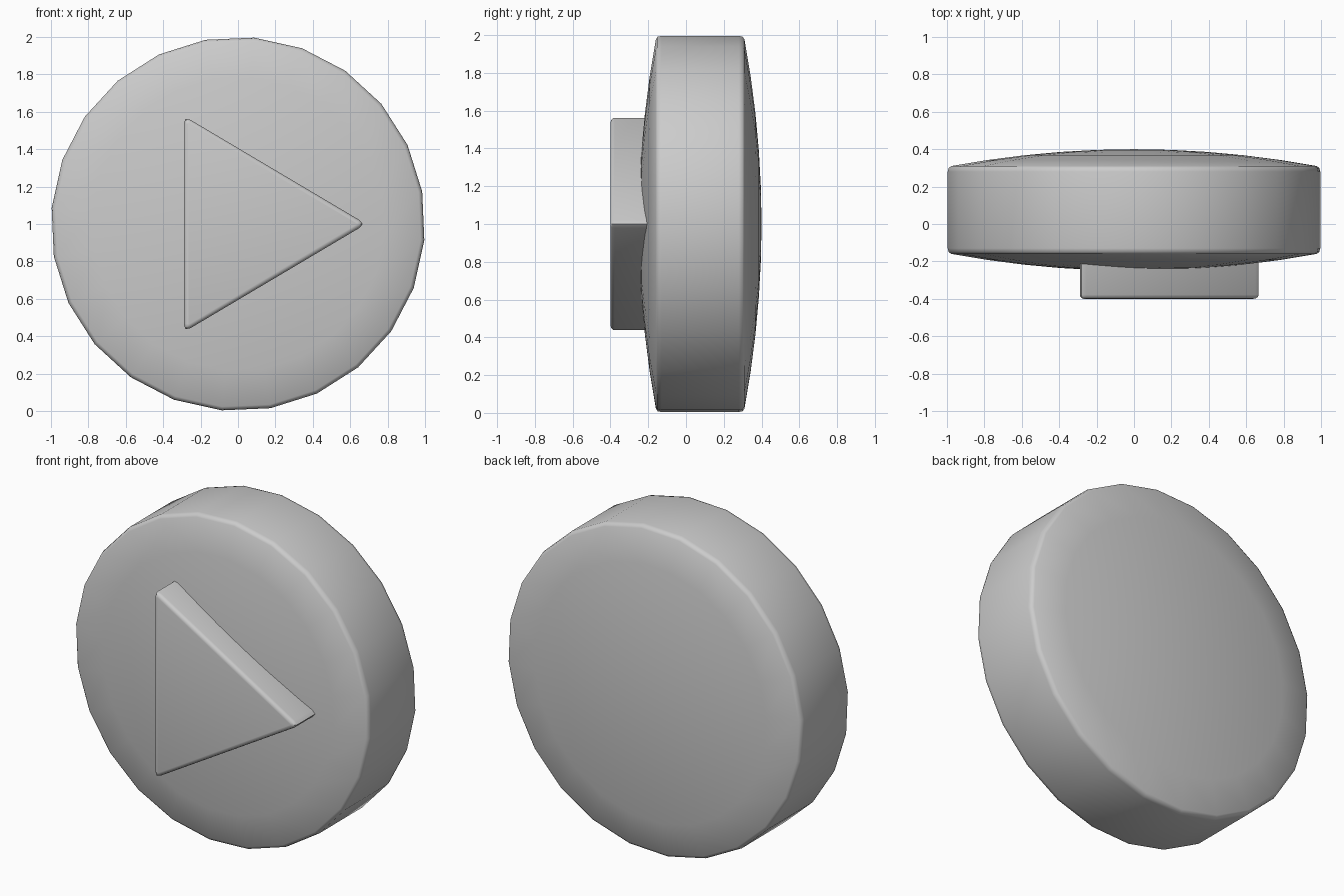
import bpy, bmesh, math
from mathutils import Vector

if "Cube" in bpy.data.objects:
    bpy.data.objects.remove(bpy.data.objects["Cube"])

SIDES = 24
OFFSET = math.radians(10)


def finish(name, bm, angle):
    bmesh.ops.recalc_face_normals(bm, faces=bm.faces)
    mesh = bpy.data.meshes.new(name)
    bm.to_mesh(mesh)
    bm.free()
    obj = bpy.data.objects.new(name, mesh)
    bpy.context.collection.objects.link(obj)
    bpy.ops.object.select_all(action='DESELECT')
    obj.select_set(True)
    bpy.context.view_layer.objects.active = obj
    bpy.ops.object.shade_smooth_by_angle(angle=math.radians(angle))
    return obj


# Domed round button: (radius, y) profile turned around the y axis
def dome(apex, drop):
    return [(0.98 * t, apex + drop * t * t) for t in (0.2, 0.4, 0.6, 0.8, 1.0)]

front = dome(-0.25, 0.09)
back = dome(0.40, -0.09)
profile = front + [(0.995, -0.15), (1.0, -0.13), (1.0, 0.28), (0.995, 0.30)] + back[::-1]

bm = bmesh.new()
rings = []
for r, y in profile:
    rings.append([bm.verts.new((r * math.cos(OFFSET + i * math.tau / SIDES), y,
                                1 + r * math.sin(OFFSET + i * math.tau / SIDES)))
                  for i in range(SIDES)])
for a, b in zip(rings, rings[1:]):
    for i in range(SIDES):
        j = (i + 1) % SIDES
        bm.faces.new((a[i], a[j], b[j], b[i]))
for ring, y in ((rings[0], -0.25), (rings[-1], 0.40)):
    tip = bm.verts.new((0, y, 1))
    for i in range(SIDES):
        bm.faces.new((ring[i], ring[(i + 1) % SIDES], tip))
finish("button_disc", bm, 60)

# Raised triangle with clipped corners and a soft front edge
corners = [Vector((-0.29, 0, 1.578)), Vector((-0.29, 0, 0.422)), Vector((0.685, 0, 1.0))]
outline = []
for i, c in enumerate(corners):
    p = c + (corners[i - 1] - c).normalized() * 0.042
    q = c + (corners[(i + 1) % 3] - c).normalized() * 0.042
    for t in (0, 0.5, 1):
        outline.append(p * (1 - t) ** 2 + c * (2 * t * (1 - t)) + q * t * t)

bm = bmesh.new()
face = bm.faces.new([bm.verts.new((p.x, -0.4, p.z)) for p in outline])
ext = bmesh.ops.extrude_face_region(bm, geom=[face], use_keep_orig=True)
for v in ext["geom"]:
    if isinstance(v, bmesh.types.BMVert):
        v.co.y = -0.2
rim = [e for e in bm.edges if all(v.co.y < -0.39 for v in e.verts)]
bmesh.ops.recalc_face_normals(bm, faces=bm.faces)
bmesh.ops.bevel(bm, geom=rim, offset=0.022, segments=3, profile=0.5, affect='EDGES')
finish("raised_triangle", bm, 50)
